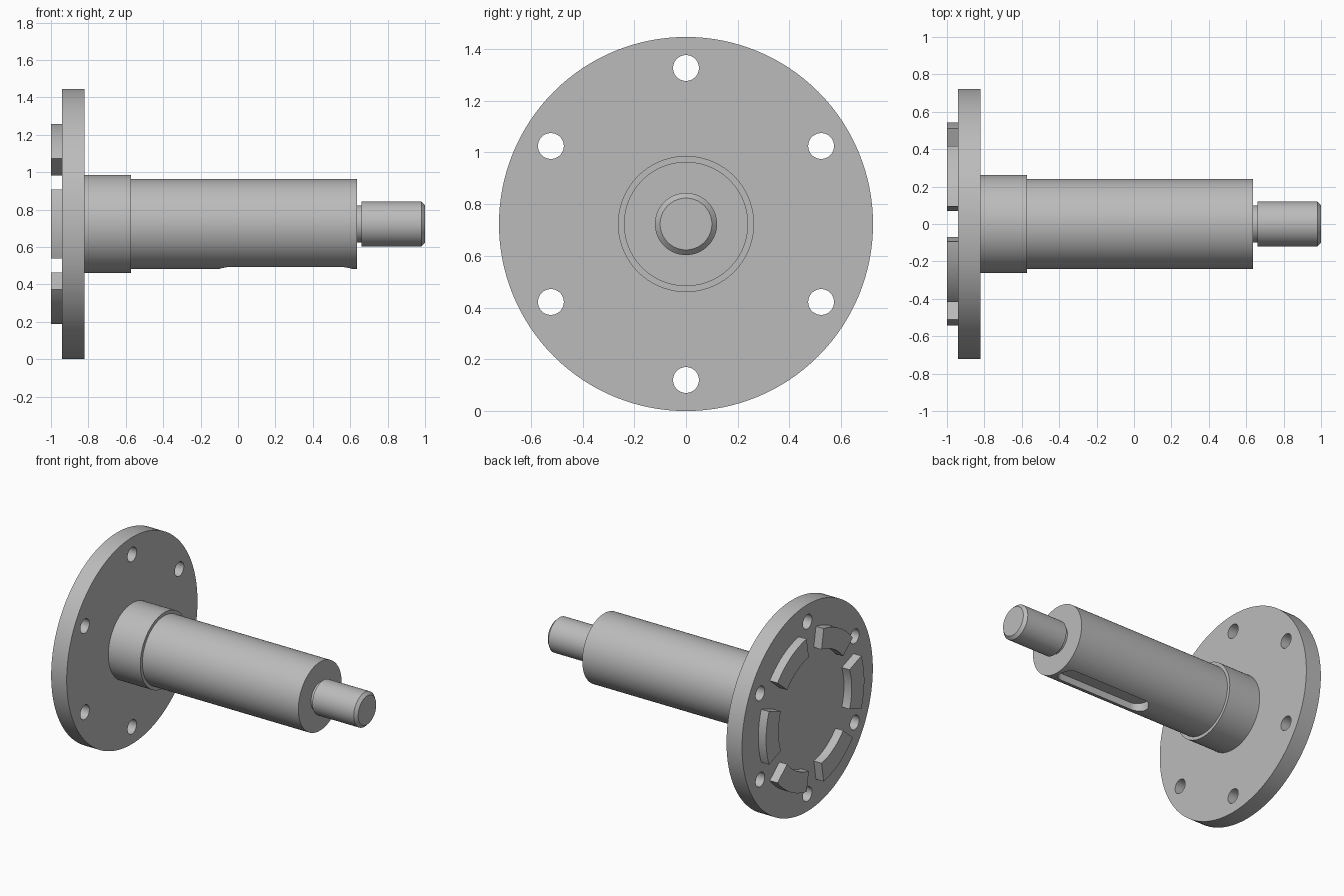
import bpy, bmesh
from math import pi, sin, cos, radians
from mathutils import Matrix, Vector

if "Cube" in bpy.data.objects:
    bpy.data.objects.remove(bpy.data.objects["Cube"])

AXIS_Z = 0.723          # height of the shaft centre line
PAD_BACK, FLANGE_BACK, FLANGE_FRONT = -1.0, -0.94, -0.82

steel = bpy.data.materials.new("grey steel")
steel.use_nodes = True
GREY = (0.5, 0.5, 0.5, 1)
steel.diffuse_color = GREY
steel.node_tree.nodes["Principled BSDF"].inputs["Base Color"].default_value = GREY


def finish(name, bm):
    """Turn a bmesh into a named object lying on the shaft axis."""
    bmesh.ops.recalc_face_normals(bm, faces=bm.faces)
    mesh = bpy.data.meshes.new(name)
    bm.to_mesh(mesh)
    bm.free()
    mesh.materials.append(steel)
    obj = bpy.data.objects.new(name, mesh)
    obj.location.z = AXIS_Z
    bpy.context.collection.objects.link(obj)
    return obj


def lathe(name, profile, steps=128):
    """Revolve (x, radius) points about the x axis."""
    bm = bmesh.new()
    verts = [bm.verts.new((x, 0, r)) for x, r in profile]
    edges = [bm.edges.new(pair) for pair in zip(verts, verts[1:])]
    bmesh.ops.spin(bm, geom=verts + edges, axis=(1, 0, 0), cent=(0, 0, 0),
                   angle=2 * pi, steps=steps)
    bmesh.ops.remove_doubles(bm, verts=bm.verts, dist=1e-5)
    return finish(name, bm)


def add_prism(bm, outline, depth):
    """Extrude a closed outline along a depth vector."""
    face = bm.faces.new([bm.verts.new(p) for p in outline])
    out = bmesh.ops.extrude_face_region(bm, geom=[face], use_keep_orig=True)
    moved = [v for v in out["geom"] if isinstance(v, bmesh.types.BMVert)]
    bmesh.ops.translate(bm, verts=moved, vec=depth)


def cut(obj, cutter):
    """Subtract the cutter for good and remove it."""
    cutter.hide_render = True
    mod = obj.modifiers.new("cut", "BOOLEAN")
    mod.operation, mod.solver, mod.object = "DIFFERENCE", "EXACT", cutter
    bpy.context.view_layer.objects.active = obj
    bpy.ops.object.modifier_apply(modifier=mod.name)
    bpy.data.objects.remove(cutter)


def ring_point(x, radius, angle):
    return Vector((x, radius * cos(angle), radius * sin(angle)))


# Round flange with six bolt holes
flange = lathe("flange", [(FLANGE_BACK, 0), (FLANGE_BACK, 0.723),
                          (FLANGE_FRONT, 0.723), (FLANGE_FRONT, 0)])
bm = bmesh.new()
for i in range(6):
    centre = ring_point(-0.88, 0.603, radians(30 + 60 * i))
    bmesh.ops.create_cone(bm, cap_ends=True, segments=32, radius1=0.05,
                          radius2=0.05, depth=0.3,
                          matrix=Matrix.Translation(centre) @ Matrix.Rotation(pi / 2, 4, "Y"))
cut(flange, finish("bolt_hole_cutter", bm))

# Stepped shaft: hub, main body, neck and chamfered tip
shaft = lathe("stepped_shaft", [
    (FLANGE_FRONT, 0), (FLANGE_FRONT, 0.263), (-0.572, 0.263), (-0.572, 0.24),
    (0.635, 0.24), (0.635, 0.1), (0.66, 0.1), (0.66, 0.12),
    (0.98, 0.12), (1.0, 0.1), (1.0, 0)])

# Round-ended keyway along the underside
HALF, START, END = 0.072, -0.1, 0.61
outline = []
for cx, first in ((END - HALF, -90), (START + HALF, 90)):
    for k in range(17):
        a = radians(first + 180 * k / 16)
        outline.append((cx + HALF * cos(a), HALF * sin(a), -0.18))
bm = bmesh.new()
add_prism(bm, outline, (0, 0, -0.2))
cut(shaft, finish("keyway_cutter", bm))

# Six curved drive pads on the back of the flange
bm = bmesh.new()
for i in range(6):
    angles = [radians(60 * i - 20 + 40 * k / 16) for k in range(17)]
    outline = [ring_point(PAD_BACK, 0.543, a) for a in angles]
    outline += [ring_point(PAD_BACK, 0.404, a) for a in reversed(angles)]
    add_prism(bm, outline, (FLANGE_BACK - PAD_BACK, 0, 0))
pads = finish("drive_pads", bm)

# Smooth the curved walls, keep the edges crisp
bpy.ops.object.select_all(action="DESELECT")
for obj in (flange, shaft, pads):
    obj.select_set(True)
bpy.context.view_layer.objects.active = shaft
bpy.ops.object.shade_smooth_by_angle(angle=radians(30))
